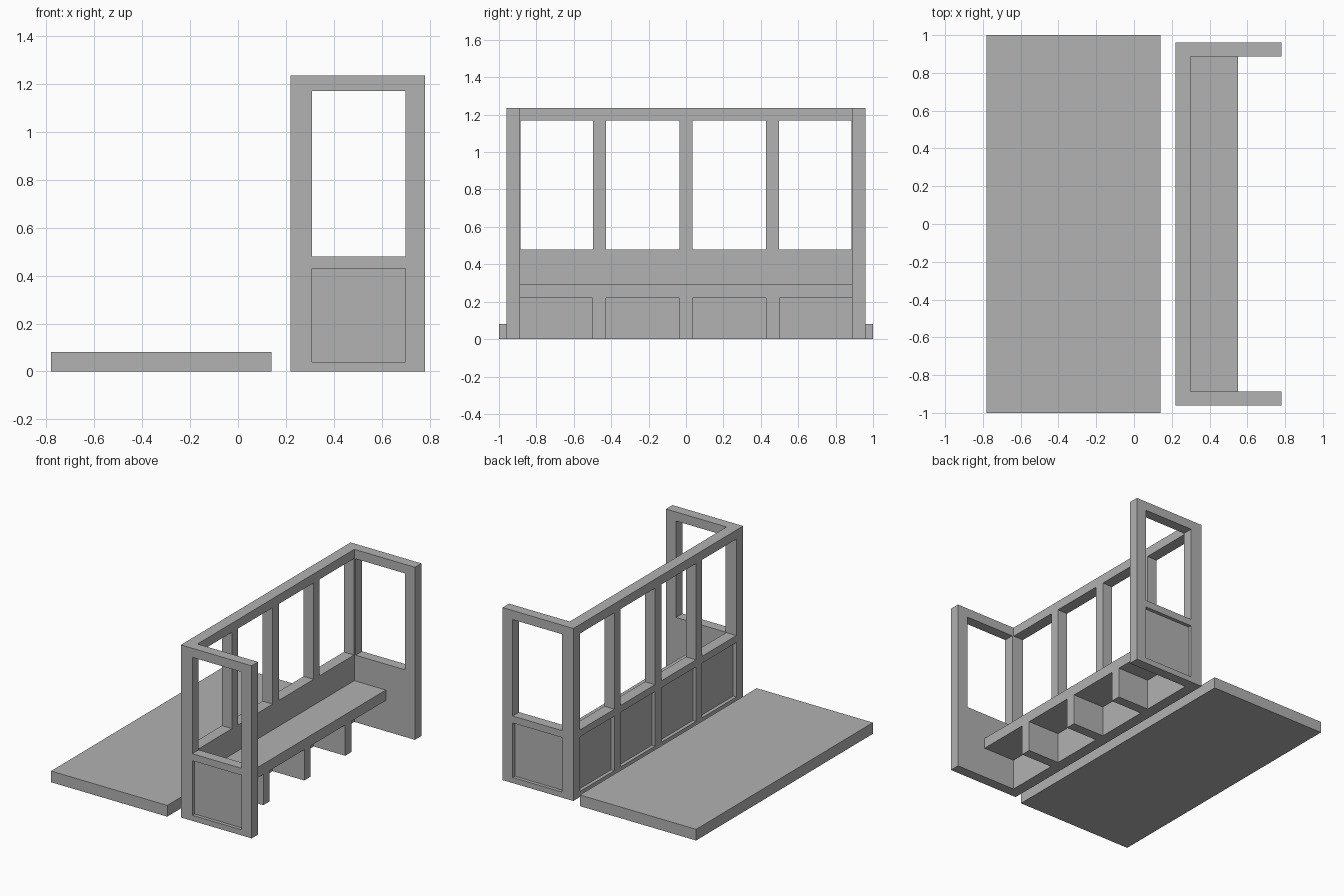
import bpy, bmesh
from mathutils import Matrix, Vector

cube = bpy.data.objects.get("Cube")
if cube:
    bpy.data.objects.remove(cube, do_unlink=True)

GREY = (0.445, 0.445, 0.445, 1)
mat = bpy.data.materials.new("plain_grey")
mat.use_nodes = True
mat.diffuse_color = GREY
mat.node_tree.nodes["Principled BSDF"].inputs["Base Color"].default_value = GREY


def add_box(bm, x, y, z):
    """Box from (low, high) ranges."""
    size = Vector((x[1] - x[0], y[1] - y[0], z[1] - z[0]))
    mid = Vector((sum(x), sum(y), sum(z))) / 2
    bmesh.ops.create_cube(bm, size=1, matrix=Matrix.Translation(mid) @ Matrix.Diagonal(size).to_4x4())


def add_prism(bm, points, offset):
    """Extrude a closed outline along an offset."""
    face = bm.faces.new([bm.verts.new(p) for p in points])
    out = bmesh.ops.extrude_face_region(bm, geom=[face], use_keep_orig=True)
    moved = [v for v in out["geom"] if isinstance(v, bmesh.types.BMVert)]
    bmesh.ops.translate(bm, vec=offset, verts=moved)


def finish(name, bm):
    bmesh.ops.recalc_face_normals(bm, faces=bm.faces)
    mesh = bpy.data.meshes.new(name)
    bm.to_mesh(mesh)
    bm.free()
    mesh.materials.append(mat)
    obj = bpy.data.objects.new(name, mesh)
    bpy.context.collection.objects.link(obj)
    return obj


# Loose slab lying beside the shelter
bm = bmesh.new()
add_box(bm, (-0.78, 0.14), (-1, 1), (0, 0.08))
finish("slab", bm)

# U-shaped wall: long back with two returning ends
BACK, INNER, FRONT = 0.22, 0.30, 0.78
END, END_IN, TOP = 0.96, 0.887, 1.235
outline = [(BACK, -END), (FRONT, -END), (FRONT, -END_IN), (INNER, -END_IN),
           (INNER, END_IN), (FRONT, END_IN), (FRONT, END), (BACK, END)]
bm = bmesh.new()
add_prism(bm, [(x, y, 0) for x, y in outline], (0, 0, TOP))
walls = finish("shelter_walls", bm)

# Window openings and outer recessed panels
WINDOW, PANEL, DEPTH = (0.48, 1.17), (0.04, 0.43), 0.025
END_SPAN = (0.31, 0.70)
bm = bmesh.new()
add_box(bm, END_SPAN, (-1.2, 1.2), WINDOW)
for side in (-1, 1):
    add_box(bm, END_SPAN, sorted((side * (END - DEPTH), side * 1.2)), PANEL)
    for a, b in ((0.036, 0.428), (0.496, 0.884)):
        span = sorted((side * a, side * b))
        add_box(bm, (0.1, 0.4), span, WINDOW)
        add_box(bm, (0.1, BACK + DEPTH), span, PANEL)
cutter = finish("opening_cutter", bm)
cutter.hide_render = True

cut = walls.modifiers.new("openings", 'BOOLEAN')
cut.object = cutter
cut.operation = 'DIFFERENCE'
cut.solver = 'EXACT'
bpy.context.view_layer.update()
result = bpy.data.meshes.new_from_object(walls.evaluated_get(bpy.context.evaluated_depsgraph_get()))
walls.modifiers.clear()
walls.data = result
bpy.data.objects.remove(cutter, do_unlink=True)

# Bench with three supports, one comb-shaped outline
SEAT_LOW, SEAT_TOP, HALF_LEG = 0.22, 0.295, 0.036
comb = [(END_IN, SEAT_TOP), (-END_IN, SEAT_TOP), (-END_IN, SEAT_LOW)]
for y in (-0.463, 0, 0.463):
    comb += [(y - HALF_LEG, SEAT_LOW), (y - HALF_LEG, 0), (y + HALF_LEG, 0), (y + HALF_LEG, SEAT_LOW)]
comb.append((END_IN, SEAT_LOW))
bm = bmesh.new()
add_prism(bm, [(INNER, y, z) for y, z in comb], (0.25, 0, 0))
finish("bench", bm)
